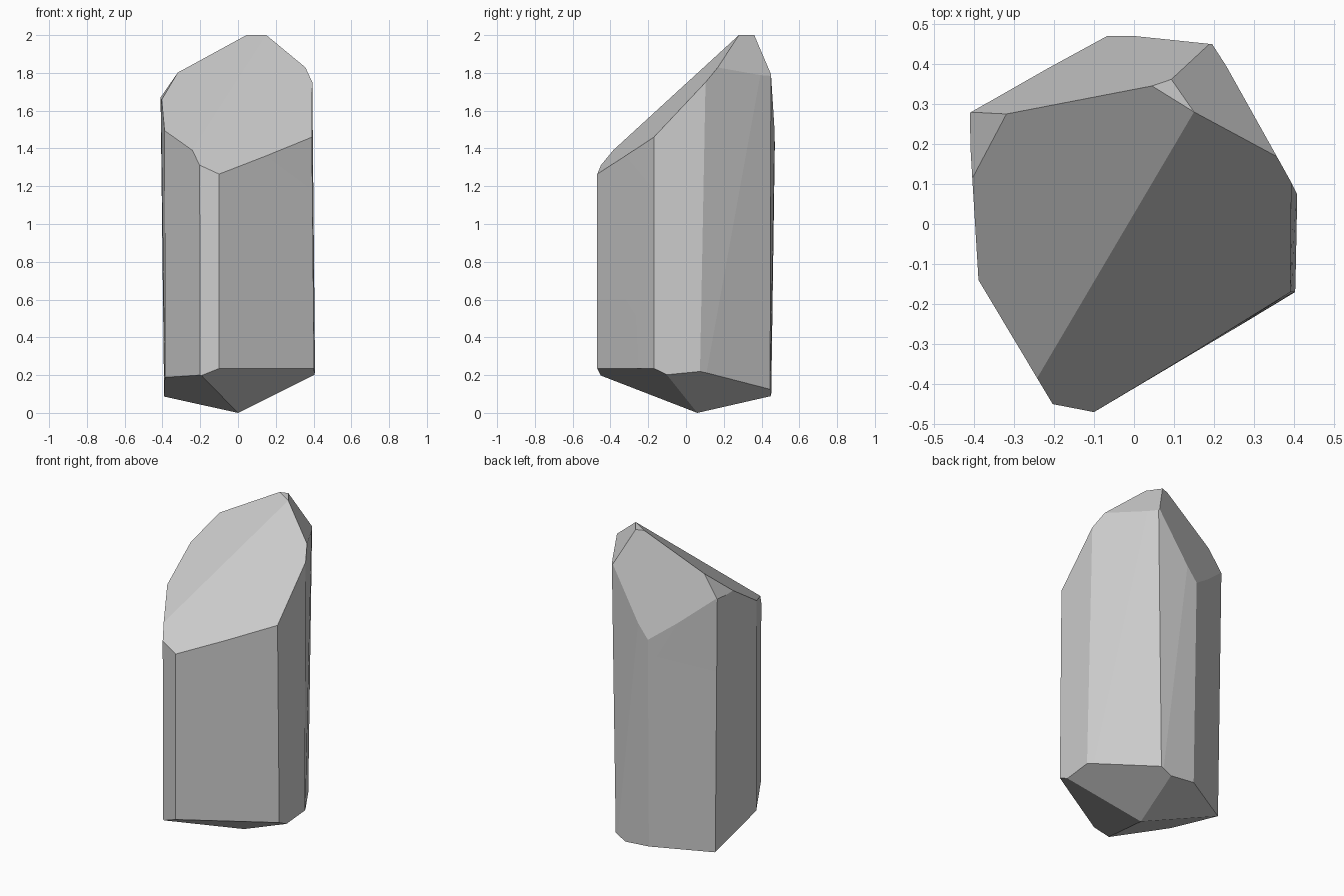
import bpy
import bmesh
from mathutils import Vector

if "Cube" in bpy.data.objects:
    bpy.data.objects.remove(bpy.data.objects["Cube"], do_unlink=True)

stone = bpy.data.materials.new("pale_grey_stone")
stone.use_nodes = True
GREY = (0.6, 0.6, 0.6, 1)
stone.diffuse_color = GREY
stone.node_tree.nodes["Principled BSDF"].inputs["Base Color"].default_value = GREY

# Prism outline at the bottom and at the top, slightly leaning
BOTTOM = [(-.39, .27), (-.06, .45), (.17, .445), (.41, .07),
          (.405, -.17), (-.10, -.47), (-.20, -.45), (-.385, -.14)]
TOP = [(-.415, .28), (-.07, .48), (.20, .45), (.39, .11),
       (.385, -.17), (-.10, -.47), (-.205, -.45), (-.39, -.14)]

# Each facet is a plane through three points
TIP_FRONT, TIP_BACK, SHOULDER = (.15, .28, 2), (.045, .345, 2), (-.32, .275, 1.8)
APEX = (0, .06, 0)
FACETS = [
    (TIP_FRONT, (-.10, -.46, 1.275), (.39, -.17, 1.46)),   # front right slope
    (TIP_FRONT, TIP_BACK, (-.24, -.38, 1.395)),            # front left slope
    (TIP_BACK, SHOULDER, (.18, .445, 1.8)),                # back slope
    (TIP_FRONT, (.355, .17, 1.83), (.19, .44, 1.8)),       # back right slope
    (SHOULDER, (-.41, .28, 1.67), (-.40, .12, 1.665)),     # left shoulder
    (TIP_FRONT, TIP_BACK, (0, 0, 2)),                      # blunt tip
    (APEX, (-.10, -.47, .235), (.40, -.17, .235)),         # front underside
    (APEX, (.40, -.10, .20), (.41, .07, .22)),             # right underside
    (APEX, (-.20, -.45, .20), (-.39, -.14, .19)),          # left underside
    (APEX, (-.41, .28, .09), (-.07, .475, .11)),           # back underside
]

# Seeds of the cracked chunks
CHUNKS = {
    "top_left_chunk": (-.27, .10, 1.55),
    "top_right_chunk": (.22, .04, 1.62),
    "top_back_chunk": (-.05, .46, 1.75),
    "middle_front_chunk": (-.08, -.24, .98),
    "middle_right_chunk": (.28, .08, .78),
    "middle_back_chunk": (-.18, .26, .88),
    "base_front_chunk": (-.05, -.30, .20),
    "base_right_chunk": (.28, .08, .25),
    "base_back_chunk": (-.18, .26, .20),
}


def cut(bm, point, normal):
    """Slice away the side the normal points to and cap the opening."""
    result = bmesh.ops.bisect_plane(
        bm, geom=bm.verts[:] + bm.edges[:] + bm.faces[:], dist=1e-5,
        plane_co=point, plane_no=normal, clear_outer=True)
    edges = [e for e in result["geom_cut"]
             if isinstance(e, bmesh.types.BMEdge) and e.is_boundary]
    if edges:
        bmesh.ops.edgeloop_fill(bm, edges=edges)


# Whole crystal: leaning prism with ground facets at both ends
crystal = bmesh.new()
for outline, z in ((BOTTOM, 0), (TOP, 2.1)):
    for x, y in outline:
        crystal.verts.new((x, y, z))
bmesh.ops.convex_hull(crystal, input=crystal.verts[:])
for points in FACETS:
    a, b, c = (Vector(p) for p in points)
    normal = (b - a).cross(c - a).normalized()
    if normal.dot(Vector((0, 0, 1)) - a) > 0:
        normal.negate()
    cut(crystal, a, normal)

# Split it into tightly fitting chunks along the cracks
for name, seed in CHUNKS.items():
    chunk = crystal.copy()
    seed = Vector(seed)
    for other in CHUNKS.values():
        other = Vector(other)
        if other != seed:
            cut(chunk, (seed + other) / 2, (other - seed).normalized())
    bmesh.ops.dissolve_limit(chunk, angle_limit=.03, verts=chunk.verts[:],
                             edges=chunk.edges[:])
    bmesh.ops.recalc_face_normals(chunk, faces=chunk.faces[:])
    mesh = bpy.data.meshes.new(name)
    chunk.to_mesh(mesh)
    chunk.free()
    mesh.materials.append(stone)
    bpy.context.collection.objects.link(bpy.data.objects.new(name, mesh))
crystal.free()
